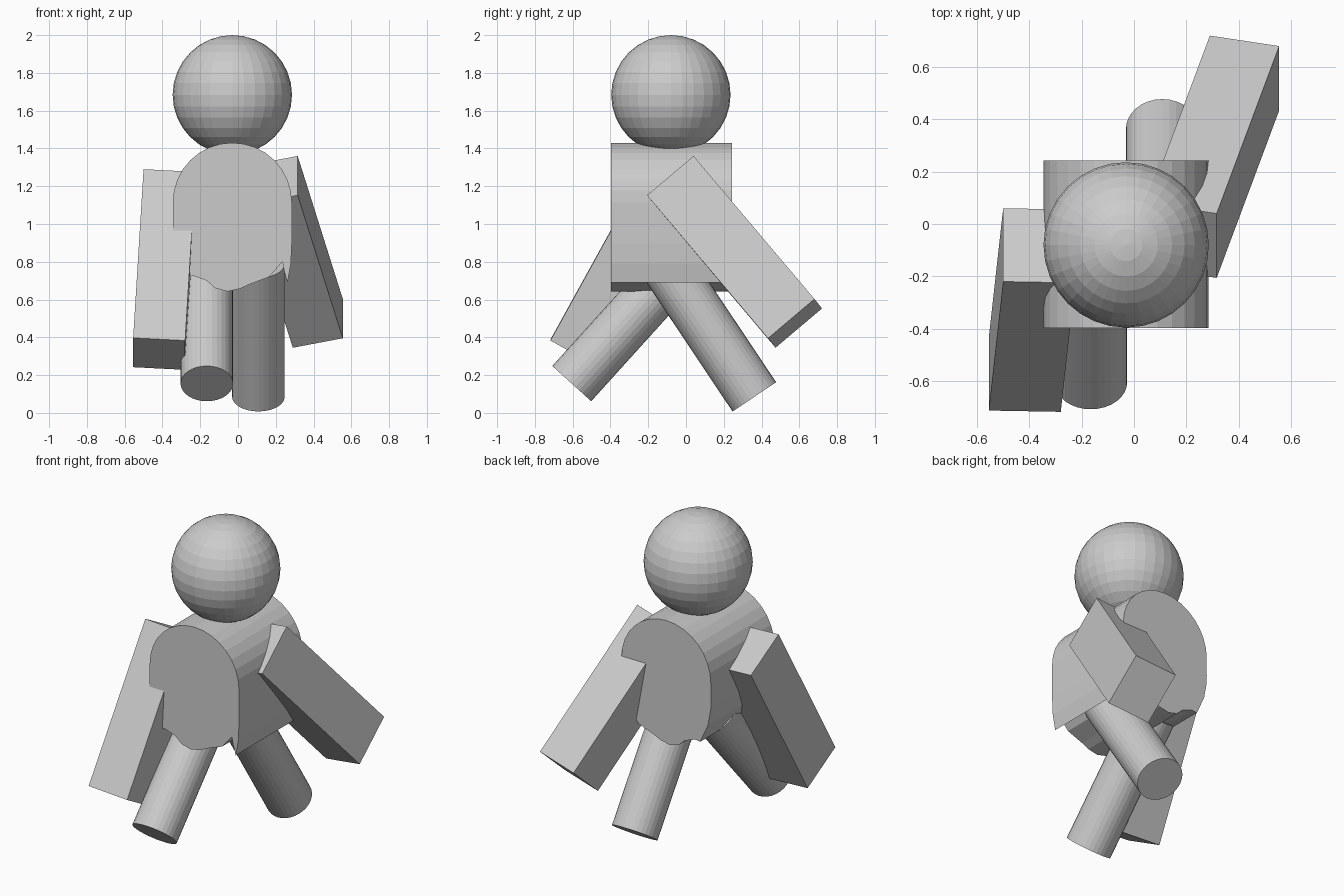
import bpy, bmesh, math
from mathutils import Matrix, Vector

cube = bpy.data.objects.get("Cube")
if cube:
    bpy.data.objects.remove(cube, do_unlink=True)

grey = bpy.data.materials.new("light grey")
grey.use_nodes = True
grey.diffuse_color = (0.6, 0.6, 0.6, 1)
grey.node_tree.nodes["Principled BSDF"].inputs["Base Color"].default_value = (0.6, 0.6, 0.6, 1)


def finish(name, bm):
    bmesh.ops.recalc_face_normals(bm, faces=bm.faces[:])
    mesh = bpy.data.meshes.new(name)
    bm.to_mesh(mesh)
    bm.free()
    mesh.materials.append(grey)
    obj = bpy.data.objects.new(name, mesh)
    bpy.context.collection.objects.link(obj)


def box(name, corner, length, depth, width):
    """Slanted box spanned from one corner by three edge vectors."""
    edges = [Vector(v) for v in (length, depth, width)]
    matrix = Matrix(edges).transposed().to_4x4()
    matrix.translation = Vector(corner) + sum(edges, Vector()) / 2
    bm = bmesh.new()
    bmesh.ops.create_cube(bm, size=1, matrix=matrix)
    finish(name, bm)


def leg(name, foot, axis, length):
    """Cylinder rising from the centre of the foot along the axis."""
    axis = Vector(axis).normalized()
    turn = Vector((0, 0, 1)).rotation_difference(axis).to_matrix().to_4x4()
    matrix = Matrix.Translation(Vector(foot) + axis * length / 2) @ turn
    bm = bmesh.new()
    bmesh.ops.create_cone(bm, cap_ends=True, segments=32, radius1=0.139,
                          radius2=0.139, depth=length, matrix=matrix)
    finish(name, bm)


# Head: faceted ball
bm = bmesh.new()
bmesh.ops.create_uvsphere(bm, u_segments=32, v_segments=16, radius=0.316,
                          matrix=Matrix.Translation((-0.03, -0.08, 1.684)))
finish("head", bm)

# Torso: round-topped profile with an uneven hem, extruded front to back
profile = [(-0.03 + 0.315 * math.cos(math.pi * i / 16),
            1.115 + 0.315 * math.sin(math.pi * i / 16)) for i in range(17)]
profile += [(-0.345, 0.95), (-0.325, 0.84), (-0.27, 0.72), (-0.235, 0.725),
            (-0.165, 0.7), (-0.12, 0.66), (-0.055, 0.643), (0.01, 0.657),
            (0.06, 0.68), (0.165, 0.72), (0.235, 0.8), (0.245, 0.75),
            (0.262, 0.69), (0.28, 0.79), (0.285, 0.9)]
bm = bmesh.new()
front = bm.faces.new([bm.verts.new((x, -0.397, z)) for x, z in profile])
back = bmesh.ops.extrude_face_region(bm, geom=[front], use_keep_orig=True)
bmesh.ops.translate(bm, vec=(0, 0.64, 0),
                    verts=[v for v in back["geom"] if isinstance(v, bmesh.types.BMVert)])
finish("torso", bm)

# Arms: one swings forward, one back
box("right_arm", (-0.5, -0.22, 1.29), (-0.055, -0.493, -0.893),
    (0, 0.28, -0.155), (0.275, -0.005, -0.014))
box("left_arm", (0.316, 0.04, 1.36), (0.239, 0.64, -0.757),
    (0, -0.246, -0.208), (-0.265, 0.04, -0.05))

# Legs in mid stride
leg("right_leg", (-0.165, -0.605, 0.155), (0, 0.67, 0.74), 0.85)
leg("left_leg", (0.108, 0.362, 0.085), (0, -0.555, 0.83), 0.85)
